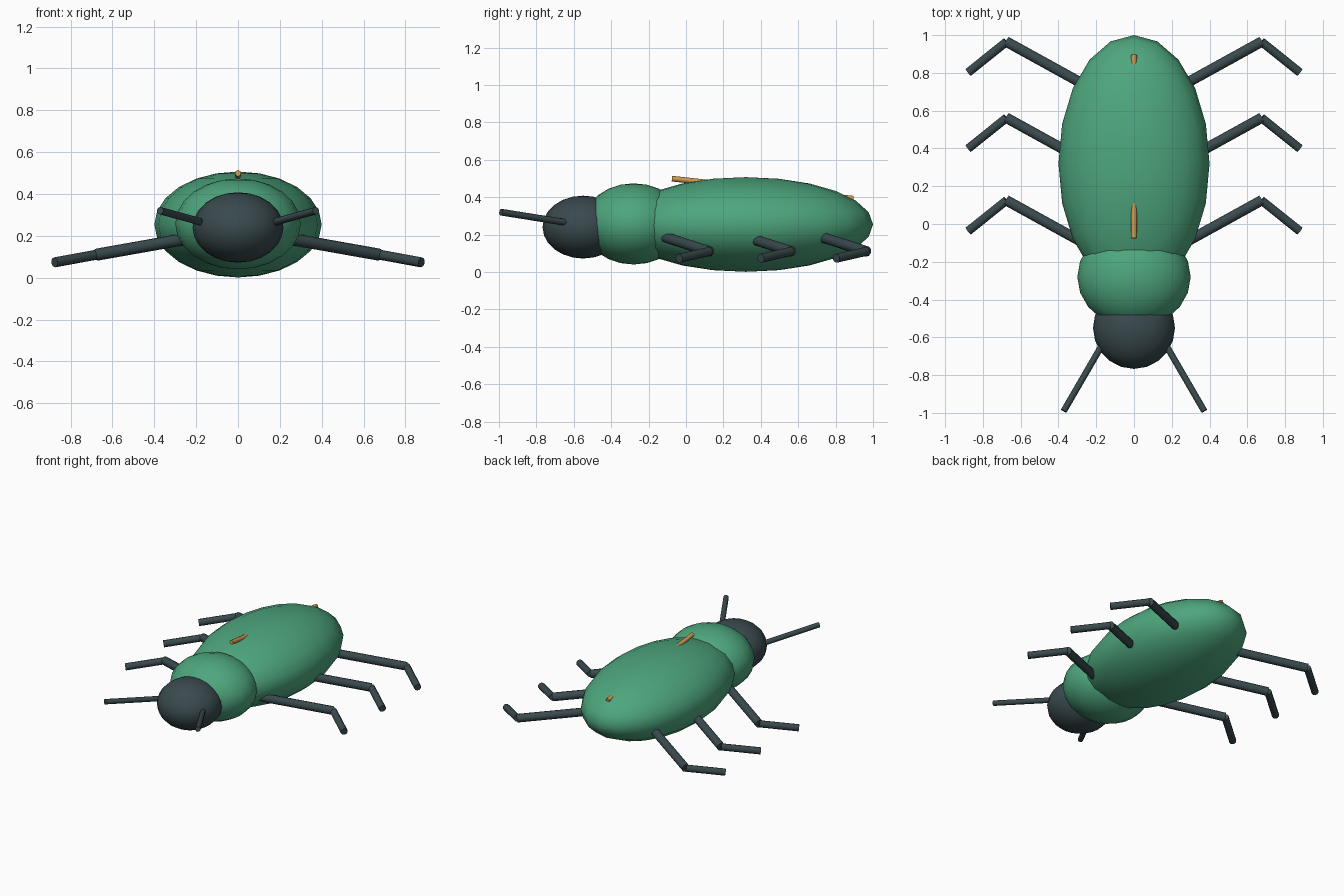
import bpy
from mathutils import Vector

if "Cube" in bpy.data.objects:
    bpy.data.objects.remove(bpy.data.objects["Cube"])


def material(name, rgb):
    m = bpy.data.materials.new(name)
    m.diffuse_color = (*rgb, 1.0)
    m.use_nodes = True
    m.node_tree.nodes["Principled BSDF"].inputs["Base Color"].default_value = m.diffuse_color
    return m


GREEN = material("shell green", (0.075, 0.38, 0.205))
DARK = material("dark slate", (0.042, 0.068, 0.075))
GOLD = material("amber", (0.60, 0.32, 0.08))


def finish(name, mat):
    ob = bpy.context.object
    ob.name = name
    ob.data.materials.append(mat)
    return ob


def ellipsoid(name, centre, radii, mat):
    bpy.ops.mesh.primitive_uv_sphere_add(segments=20, ring_count=12, location=centre)
    ob = finish(name, mat)
    ob.scale = radii
    bpy.ops.object.transform_apply(location=False, rotation=False, scale=True)
    bpy.ops.object.shade_smooth()
    return ob


def rod(name, a, b, radius, mat, sides=10):
    a, b = Vector(a), Vector(b)
    d = b - a
    bpy.ops.mesh.primitive_cylinder_add(vertices=sides, radius=radius,
                                        depth=d.length, location=(a + b) / 2)
    ob = finish(name, mat)
    ob.rotation_euler = d.to_track_quat('Z', 'Y').to_euler()
    bpy.ops.object.shade_smooth_by_angle(angle=0.8)
    return ob


# Body segments
ellipsoid("abdomen", (0, 0.32, 0.254), (0.40, 0.68, 0.253), GREEN)
ellipsoid("thorax", (0, -0.28, 0.257), (0.30, 0.27, 0.217), GREEN)
ellipsoid("head", (0, -0.55, 0.24), (0.217, 0.217, 0.168), DARK)

# Wing seam, mostly sunk in the shell
rod("wing_seam", (0, -0.075, 0.499), (0, 0.895, 0.392), 0.015, GOLD, 8)

# Antennae and three pairs of bent legs
for side, s in (("right", 1), ("left", -1)):
    rod(f"{side}_antenna", (s * 0.12, -0.556, 0.251), (s * 0.372, -0.99, 0.32),
        0.018, DARK)
    for pair, y in (("front", 0.125), ("middle", 0.562), ("rear", 0.965)):
        knee = (s * 0.675, y, 0.11)
        rod(f"{side}_{pair}_upper_leg", (s * 0.24, y - 0.24, 0.187), knee, 0.029, DARK)
        rod(f"{side}_{pair}_lower_leg", knee, (s * 0.877, y - 0.162, 0.073), 0.024, DARK)
